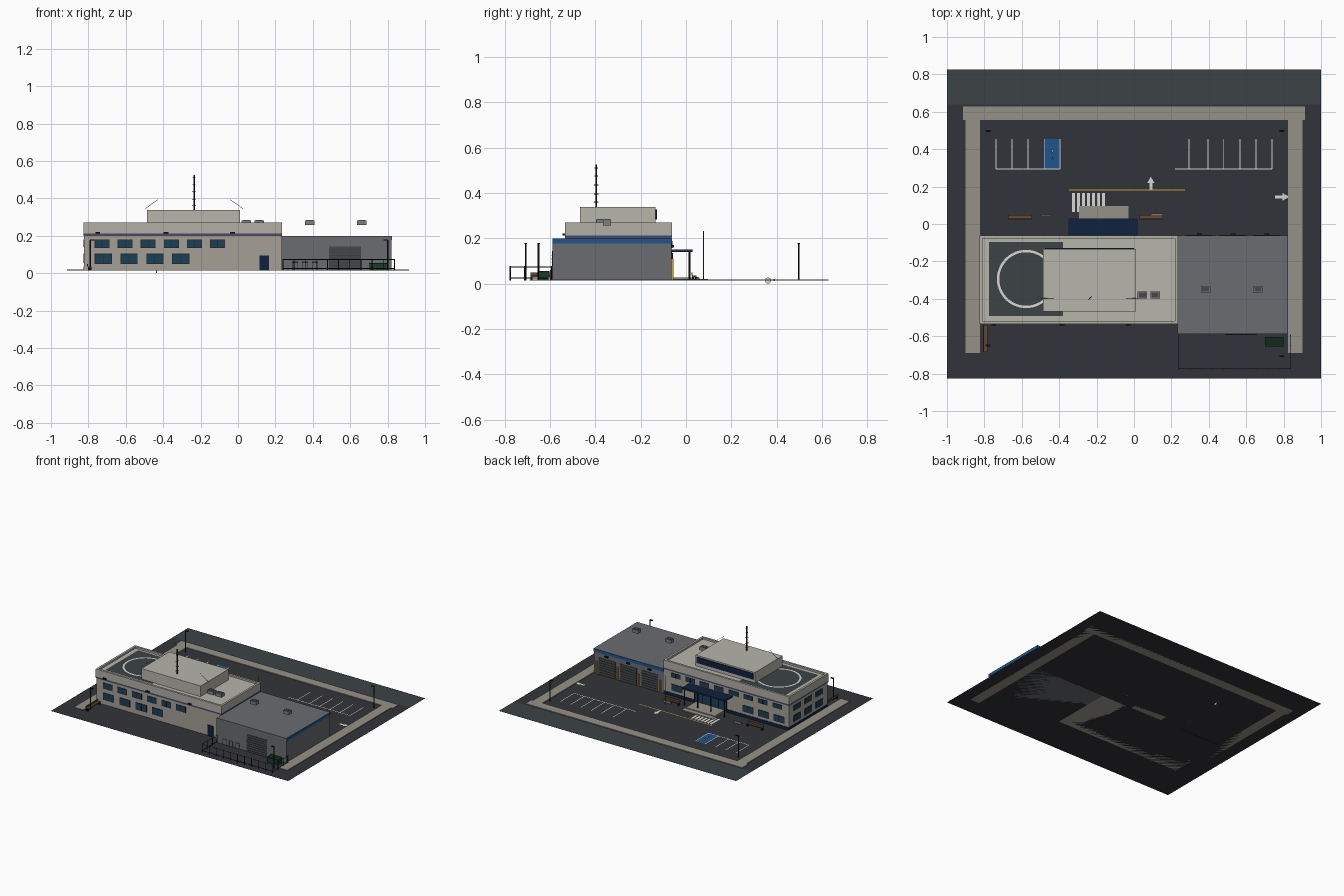
import bpy, bmesh, math
from mathutils import Vector, Matrix

if "Cube" in bpy.data.objects:
    bpy.data.objects.remove(bpy.data.objects["Cube"])

G = 0.014  # level of the paved ground


def mat(rgb):
    name = "paint_%d_%d_%d" % rgb
    m = bpy.data.materials.get(name) or bpy.data.materials.new(name)
    m.diffuse_color = [(c / 255) ** 2.2 for c in rgb] + [1]
    m.use_nodes = True
    m.node_tree.nodes["Principled BSDF"].inputs["Base Color"].default_value = m.diffuse_color
    return m


def finish(name, bm, rgb):
    me = bpy.data.meshes.new(name)
    bm.to_mesh(me)
    bm.free()
    ob = bpy.data.objects.new(name, me)
    bpy.context.collection.objects.link(ob)
    if rgb:
        me.materials.append(mat(rgb))
    return ob


def boxes(name, rgb, *items):
    """One object from boxes given as (x0, x1, y0, y1, z0, z1)."""
    bm = bmesh.new()
    for x0, x1, y0, y1, z0, z1 in items:
        m = Matrix.Translation(((x0 + x1) / 2, (y0 + y1) / 2, (z0 + z1) / 2)) \
            @ Matrix.Diagonal((x1 - x0, y1 - y0, z1 - z0, 1))
        bmesh.ops.create_cube(bm, size=1, matrix=m)
    return finish(name, bm, rgb)


def rods(name, rgb, r, *segs, sides=8):
    """One object from round bars given as (start, end)."""
    bm = bmesh.new()
    for a, b in segs:
        a, b = Vector(a), Vector(b)
        m = Matrix.Translation((a + b) / 2) @ (b - a).to_track_quat('Z', 'Y').to_matrix().to_4x4()
        bmesh.ops.create_cone(bm, cap_ends=True, segments=sides, radius1=r, radius2=r,
                              depth=(b - a).length, matrix=m)
    return finish(name, bm, rgb)


def sheet(name, rgb, z, *polys):
    """Flat painted areas from point lists."""
    bm = bmesh.new()
    for p in polys:
        bm.faces.new([bm.verts.new((x, y, z)) for x, y in p])
    return finish(name, bm, rgb)


def rect(x0, x1, y0, y1):
    return [(x0, y0), (x1, y0), (x1, y1), (x0, y1)]


ASPHALT, ROAD, WALK = (54, 55, 60), (62, 69, 71), (148, 145, 133)
WALL, TRIM, ROOF = (163, 159, 147), (176, 173, 162), (182, 180, 170)
GARAGE, DARK, BLACK = (106, 108, 111), (72, 73, 76), (28, 29, 32)
NAVY, BLUE, GLASS = (24, 38, 66), (36, 86, 140), (32, 66, 88)
WHITE, RED, BROWN, GREEN, YELLOW = (215, 215, 210), (150, 50, 45), (98, 75, 55), (32, 62, 44), (205, 165, 50)

# Site paving
sheet("ground", ASPHALT, G, rect(-1, 1, -.825, .825))
sheet("back_road", ROAD, G + .001, rect(-1, 1, .64, .825))
boxes("sidewalk", WALK, (-.915, .915, .555, .628, G, .019),
      (-.90, -.823, -.69, .555, G, .019), (.823, .90, -.69, .555, G, .019))

# Painted markings
M = G + .0015
left_x = [-.738, -.652, -.567, -.48, -.396]
right_x = [.294, .396, .48, .567, .652, .738]
sheet("parking_lines", WHITE, M + .0005,
      *[rect(x - .0025, x + .0025, .295, .455) for x in left_x + right_x],
      rect(-.738, -.396, .292, .297), rect(.22, .738, .292, .297))
sheet("accessible_bay", BLUE, M, rect(-.478, -.396, .295, .455))
sheet("crosswalk", WHITE, M, *[rect(-.332 + i * .0268, -.316 + i * .0268, .064, .165) for i in range(7)])
sheet("kerb_line", YELLOW, M, rect(-.348, .273, .178, .184))
arrow = [(-.008, 0), (.008, 0), (.008, .04), (.02, .04), (0, .075), (-.02, .04), (-.008, .04)]
sheet("lane_arrows", WHITE, M, [(.09 + x, .178 + y) for x, y in arrow],
      [(.755 + y, .145 - x) for x, y in arrow])
rods("bay_marker", WHITE, .0135, ((-.438, .362, .0135), (-.432, .362, .0135)), sides=20)
rods("bay_marker_dot", WHITE, .005, ((-.438, .39, .016), (-.432, .39, .016)), sides=12)

# Main block with sunken roof and parapet
X0, X1, Y0, Y1 = -.823, .232, -.53, -.064
boxes("main_block", WALL, (X0, X1, Y0, Y1, G, .205))
boxes("main_roof", ROOF, (X0 + .01, X1 - .01, Y0 + .01, Y1 - .01, .205, .257))
P0, P1, Q0, Q1 = X0 - .003, X1 + .003, Y0 - .004, Y1 + .002
boxes("parapet", TRIM, (P0, P1, Q0, Q0 + .016, .212, .27), (P0, P1, Q1 - .016, Q1, .212, .27),
      (P0, P0 + .016, Q0 + .016, Q1 - .016, .212, .27), (P1 - .016, P1, Q0 + .016, Q1 - .016, .212, .27))
boxes("blue_band", BLUE, (P0, P1, Q0, Q1, .204, .212))
boxes("red_band", RED, (P0 + .001, P1 - .001, Q0 + .001, Q1 - .001, .200, .204))
boxes("plinth", NAVY, (X0 - .002, X1, Y1 - .01, Y1 + .003, G, .036), (X0 - .003, X0 + .01, Y0 + .005, Y1 + .003, G, .036))

# Penthouse, sign panel and rooftop units
boxes("penthouse", ROOF, (-.487, .012, -.468, -.134, .257, .338))
boxes("sign_panel", NAVY, (-.475, 0, -.134, -.128, .283, .328))
boxes("roof_units", (125, 127, 126), *[(x, x + .05, y, y + .036, .257, .282)
      for x, y in ((.02, -.397), (.088, -.397), (.358, -.367), (.637, -.367))])
boxes("unit_lids", DARK, *[(x + .006, x + .044, y + .005, y + .031, .282, .284)
      for x, y in ((.02, -.397), (.088, -.397), (.358, -.367), (.637, -.367))])

# Helipad
sheet("helipad", ROAD, .2585, rect(-.775, -.38, -.492, -.096))
ring = [(math.cos(a), math.sin(a)) for a in [i * math.tau / 48 for i in range(49)]]
cx, cy = -.577, -.294
sheet("helipad_ring", WHITE, .2595, *[[(cx + r * u, cy + r * v) for r, (u, v) in
      ((.143, p), (.156, p), (.156, q), (.143, q))] for p, q in zip(ring, ring[1:])])

# Antenna mast and stays
mx, my = -.235, -.396
rods("mast", (48, 40, 40), .004, ((mx, my, .338), (mx, my, .525)))
rods("mast_bars", (48, 40, 40), .002, *[((mx - d, my - d, z), (mx + d, my + d, z))
     for d, z in ((.009, .36), (.009, .395), (.009, .435), (.007, .475), (.006, .51))])
rods("mast_stays", DARK, .0012, *[((mx + s * .262, my, .345), (mx + s * .193, my, .393)) for s in (-1, 1)], sides=5)


# Windows: dark frame, glass and mullion, on a wall along x or along y
def windows(name, rows, wall, out, along_x):
    frames, panes, bars = [], [], []
    for centres, w, z0, z1 in rows:
        for c in centres:
            for lst, hw, e, d in ((frames, w / 2, 0, .002), (panes, w / 2 - .004, .004, .003), (bars, .0015, .003, .004)):
                a, b = sorted((wall - out * .004, wall + out * d))
                span = (c - hw, c + hw)
                lst.append((*span, a, b, z0 + e, z1 - e) if along_x else (a, b, *span, z0 + e, z1 - e))
    boxes(name + "_frames", (40, 45, 50), *frames)
    boxes(name + "_glass", GLASS, *panes)
    boxes(name + "_mullions", (40, 45, 50), *bars)


upper = [-.727 + .1235 * i for i in range(6)]
lower = [-.72 + .138 * i for i in range(4)]
windows("front_windows", [(upper, .08, .135, .181), (lower, .092, .05, .105)], Y0, -1, True)
windows("back_windows", [(upper + [.008, .13], .08, .155, .19), ([-.74, -.61, -.48, .12], .092, .055, .105)], Y1, 1, True)
side = [-.43, -.297, -.164]
windows("side_windows", [(side, .085, .14, .181), (side, .085, .055, .105)], X0, -1, False)
boxes("front_door", NAVY, (.115, .165, Y0 - .004, Y0 + .01, G, .095))
boxes("wall_lights", BLACK, *[(x - .013, x + .013, Q0 - .01, Q0 + .005, .212, .221) for x in (-.75, -.385, -.03)])

# Entrance: steps, glazed doors, canopy on posts
boxes("entrance_steps", WALK, (-.294, -.03, Y1, .096, G, .02), (-.285, -.04, Y1, .06, .02, .026))
boxes("entrance_glass", GLASS, (-.30, -.03, Y1 - .01, Y1 + .004, .026, .132))
boxes("entrance_frames", BLACK, *[(x - .003, x + .003, Y1, Y1 + .006, .026, .132)
      for x in (-.30, -.233, -.165, -.098, -.03)], (-.30, -.03, Y1, Y1 + .006, .128, .134))
boxes("canopy", NAVY, (-.348, .016, Y1, .028, .139, .15))
boxes("canopy_edge", BLUE, (-.35, .018, Y1, .03, .143, .146))
rods("canopy_posts", BLACK, .004, *[((x, .015, G), (x, .015, .139)) for x in (-.335, -.22, -.11, .003)])

# Garage wing
boxes("garage", GARAGE, (.232, .82, -.588, Y1, G, .2))
boxes("garage_band", BLUE, (.236, .823, Y1 - .01, Y1 + .003, .178, .2), (.81, .823, -.588, Y1, .178, .2))
bays = [.35, .53, .71]
boxes("bay_doors", DARK, *[(x - .07, x + .07, Y1 - .01, Y1 + .003, G, .142) for x in bays])
boxes("bay_door_slats", (58, 59, 62), *[(x - .068, x + .068, Y1, Y1 + .005, z, z + .003)
      for x in bays for z in [.03 + .018 * i for i in range(6)]])
boxes("bay_guards", YELLOW, *[(x - .005, x + .005, Y1, Y1 + .008, G, .11) for x in (.262, .44, .62, .798)])
boxes("bay_lights", BLACK, *[(x - .013, x + .013, Y1, Y1 + .012, .16, .17) for x in bays])
boxes("roller_door", DARK, (.487, .658, -.592, -.58, G, .143))
boxes("roller_slats", (58, 59, 62), *[(.49, .655, -.594, -.588, z, z + .003) for z in [.025 + .0165 * i for i in range(7)]])

# Fenced yard with hoops and skip
fx0, fx1, fy = .24, .836, -.775
posts = [(fx0 + (fx1 - fx0) * i / 10, fy) for i in range(11)] + \
        [(x, fy + .0625 * j) for x in (fx0, fx1) for j in (1, 2, 2.9)]
rods("fence_posts", BLACK, .0025, *[((x, y, G), (x, y, .077)) for x, y in posts], sides=6)
rods("fence_rails", BLACK, .0016, *[s for z in (.025, .073) for s in (
     ((fx0, fy, z), (fx1, fy, z)), ((fx0, fy, z), (fx0, -.59, z)), ((fx1, fy, z), (fx1, -.59, z)))], sides=6)
rods("bike_hoops", (140, 142, 145), .002, *[s for x in (.305, .358, .412) for s in (
     ((x - .015, -.598, G), (x - .015, -.598, .06)), ((x + .015, -.598, G), (x + .015, -.598, .06)),
     ((x - .015, -.598, .06), (x + .015, -.598, .06)))], sides=6)
boxes("skip", GREEN, (.703, .795, -.652, -.606, G, .048))
boxes("skip_lid", (24, 46, 34), (.70, .798, -.656, -.603, .048, .055))


# Benches, planters, lamps and flagpole
def bench(name, x0, x1, y0, y1, back):
    boxes(name, BROWN, (x0, x1, y0, y1, .030, .035), back)
    boxes(name + "_legs", BLACK, (x0, x0 + .008, y0, y0 + .008, G, .03), (x1 - .008, x1, y0, y0 + .008, G, .03),
          (x0, x0 + .008, y1 - .008, y1, G, .03), (x1 - .008, x1, y1 - .008, y1, G, .03))


bench("bench_left", -.674, -.545, .027, .047, (-.674, -.545, .025, .029, .035, .05))
bench("bench_right", .03, .155, .027, .047, (.03, .155, .025, .029, .035, .05))
bench("bench_side", -.803, -.783, -.685, -.54, (-.806, -.802, -.685, -.54, .035, .05))
boxes("planters", (125, 127, 126), (-.50, -.44, .042, .052, G, .03), (.09, .155, .048, .056, G, .03))
lamps = [(-.79, .497), (.80, .497), (.80, -.707), (-.79, -.65)]
rods("lamp_posts", BLACK, .004, *[((x, y, G), (x, y, .178)) for x, y in lamps])
boxes("lamp_heads", BLACK, *[(min(x, x - s * .022), max(x, x - s * .022), y - .005, y + .005, .174, .18)
      for x, y in lamps for s in [math.copysign(1, x)]])
rods("flagpole", DARK, .0025, ((.12, .077, G), (.12, .077, .232)))
